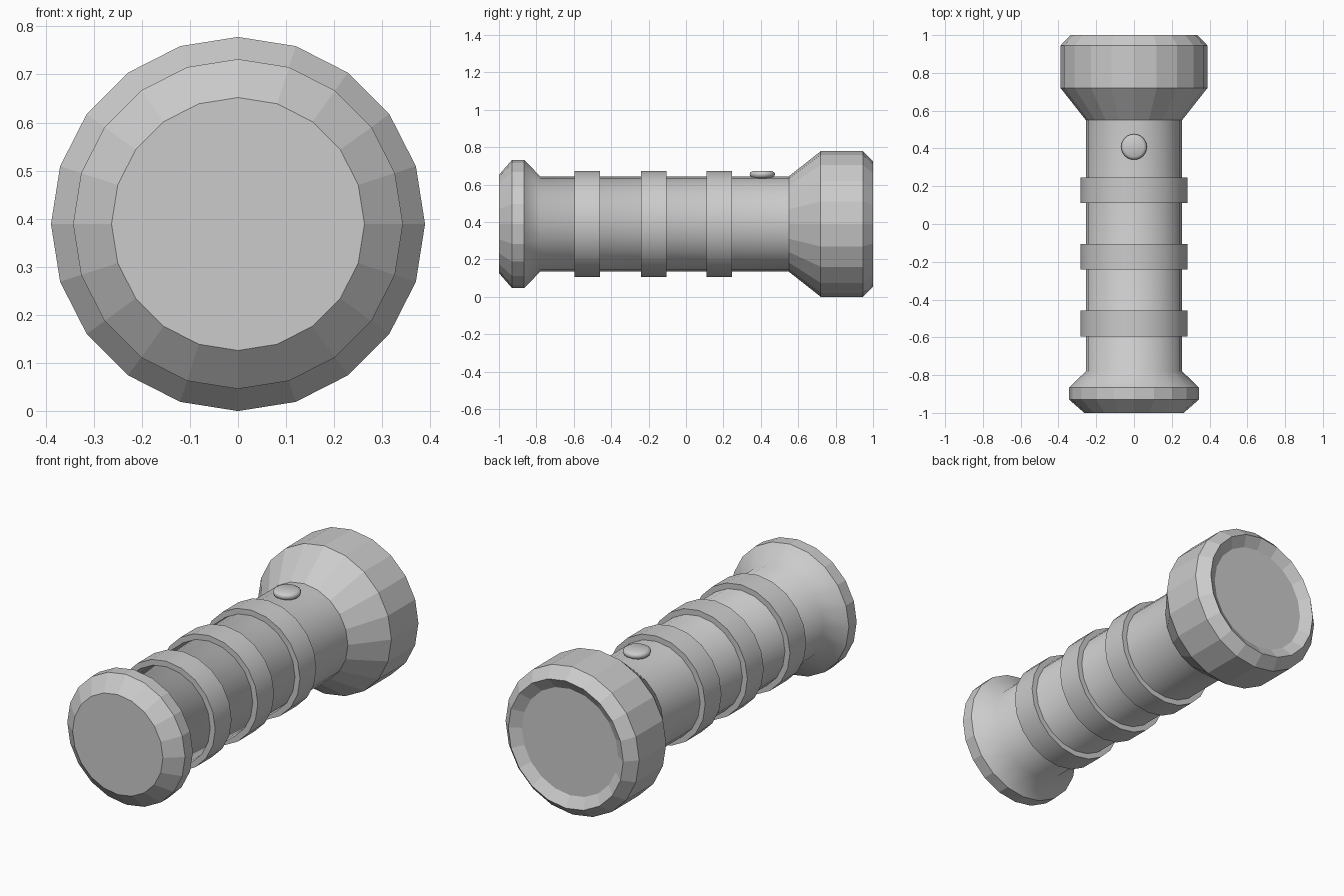
import bpy, bmesh, math

if "Cube" in bpy.data.objects:
    bpy.data.objects.remove(bpy.data.objects["Cube"])

SIDES = 20
AXIS_Z = 0.389


def lathe(name, profile, smooth_angle=None, sides=SIDES, upright=False,
          cap_start=False, cap_end=False, origin=(0, 0, AXIS_Z)):
    """Revolve (position, radius) pairs around y, or around z if upright."""
    bm = bmesh.new()
    rings = []
    for p, r in profile:
        ring = []
        for i in range(sides):
            a = 2 * math.pi * i / sides
            u, v = r * math.sin(a), r * math.cos(a)
            ring.append(bm.verts.new((u, v, p) if upright else (u, p, v)))
        rings.append(ring)
    for a, b in zip(rings, rings[1:]):
        for i in range(sides):
            j = (i + 1) % sides
            face = (a[i], a[j], b[j], b[i])
            bm.faces.new(face[::-1] if upright else face)
    if cap_start:
        bm.faces.new(rings[0] if upright else rings[0][::-1])
    if cap_end:
        bm.faces.new(rings[-1][::-1] if upright else rings[-1])
    mesh = bpy.data.meshes.new(name)
    bm.to_mesh(mesh)
    bm.free()
    obj = bpy.data.objects.new(name, mesh)
    obj.location = origin
    bpy.context.collection.objects.link(obj)
    if smooth_angle:
        bpy.context.view_layer.objects.active = obj
        obj.select_set(True)
        bpy.ops.object.shade_smooth_by_angle(angle=math.radians(smooth_angle))
        obj.select_set(False)
    return obj


# Handle tube, flaring smoothly into the tail
lathe("handle", [(-0.865, 0.343), (-0.78, 0.255), (0.55, 0.255)], 60)

# Faceted tail cap
lathe("tail_cap", [(-1.0, 0.263), (-0.93, 0.343), (-0.865, 0.343)], cap_start=True)

# Faceted lamp head with a rim that steps in to the lens
lathe("lamp_head", [(0.55, 0.255), (0.72, 0.389), (0.945, 0.389),
                    (1.0, 0.335), (0.965, 0.28)])
lathe("lens", [(0.965, 0.28)], cap_end=True)

# Three grip bands
for k, y in enumerate((-0.527, -0.173, 0.178)):
    lathe(f"grip_band_{k + 1}", [(y - 0.068, 0.25), (y - 0.068, 0.284),
                                 (y + 0.068, 0.284), (y + 0.068, 0.25)], 30)

# Rounded push button on top
lathe("button", [(0.632, 0.05), (0.643, 0.063), (0.655, 0.068), (0.665, 0.064), (0.672, 0.052)],
      50, sides=24, upright=True, cap_start=True, cap_end=True, origin=(0, 0.408, 0))
